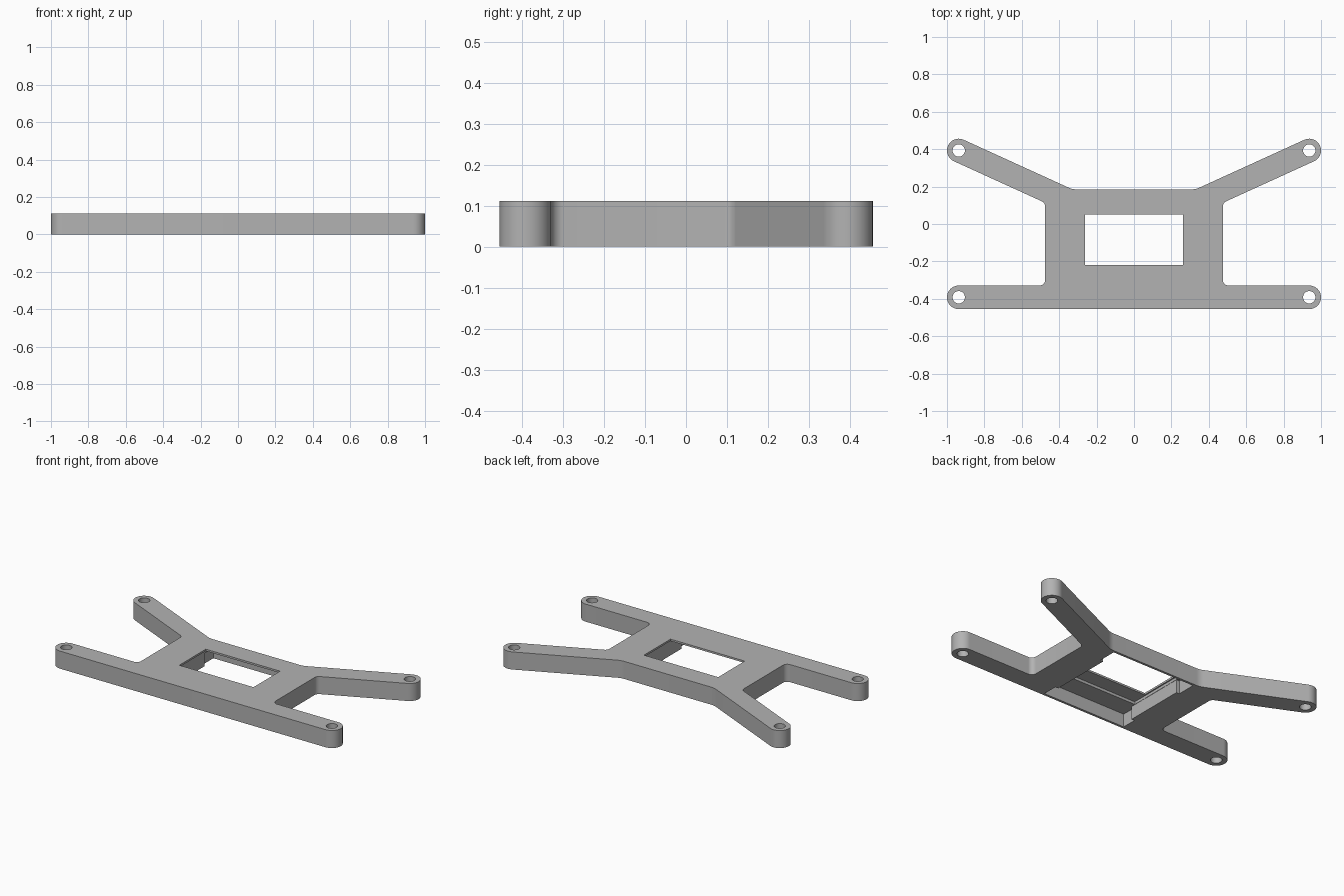
import bpy, bmesh, math
from mathutils import Vector

cube = bpy.data.objects.get("Cube")
if cube:
    bpy.data.objects.remove(cube, do_unlink=True)

TOP = 0.112      # plate thickness
LEDGE = 0.083    # pocket ceiling
CEILING = 0.1    # recess ceiling
R = 0.063        # arm half width
HOLE = 0.033
HOLE_X, BACK_Y, FRONT_Y = 0.937, 0.393, -0.392
ARM = math.radians(24.5)


def arc(cx, cy, r, start, end, n):
    return [(cx + r * math.cos(a), cy + r * math.sin(a))
            for a in (start + (end - start) * i / n for i in range(n + 1))]


def fillet(prev, corner, nxt, r, n=6):
    """Round a corner with an arc tangent to both sides."""
    c = Vector(corner)
    a, b = (Vector(prev) - c).normalized(), (Vector(nxt) - c).normalized()
    half = a.angle(b) / 2
    centre = c + (a + b).normalized() * r / math.sin(half)
    p = c + a * r / math.tan(half) - centre
    q = c + b * r / math.tan(half) - centre
    return [tuple(centre + p.lerp(q, i / n).normalized() * r) for i in range(n + 1)]


def mirrored(points):
    return points + [(-x, y) for x, y in reversed(points)]


def wall(bm, points, z0, z1):
    """Build a closed vertical wall; return its bottom and top edge loops."""
    low = [bm.verts.new((x, y, z0)) for x, y in points]
    high = [bm.verts.new((x, y, z1)) for x, y in points]
    for i in range(len(points)):
        bm.faces.new((low[i - 1], low[i], high[i], high[i - 1]))
    return [[bm.edges.get((ring[i - 1], ring[i])) for i in range(len(ring))]
            for ring in (low, high)]


def cap(bm, *loops):
    """Fill the flat area between an outer loop and the loops inside it."""
    edges = [e for loop in loops for e in loop]
    bmesh.ops.triangle_fill(bm, edges=edges, use_beauty=True, normal=(0, 0, 1))


# Outline of the left half, from the front edge round to the back edge
side, bar_back, back = 0.475, FRONT_Y + R, 0.185
slope = math.tan(ARM)
nx, ny = -math.sin(ARM) * R, math.cos(ARM) * R
upper, lower = (HOLE_X + nx, BACK_Y + ny), (HOLE_X - nx, BACK_Y - ny)
armpit = (side, lower[1] - (lower[0] - side) * slope)
shoulder = (upper[0] - (upper[1] - back) / slope, back)
notch = (side, bar_back)

half = arc(HOLE_X, FRONT_Y, R, -math.pi / 2, math.pi / 2, 20)
half += fillet((HOLE_X, bar_back), notch, armpit, 0.03)
half += fillet(notch, armpit, lower, 0.03)
half += arc(HOLE_X, BACK_Y, R, ARM - math.pi / 2, ARM + math.pi / 2, 20)
half += fillet(upper, shoulder, (0, back), 0.1)

# Underside pocket with a narrower waist, then a deeper recess and the window
wide, waist = 0.293, 0.272
pocket = [(wide, -0.44), (wide, -0.345), (waist, -0.345),
          (waist, 0.05), (wide, 0.05), (wide, 0.17)]
recess = [(0.27, -0.315), (0.27, 0.155)]
window = [(0.262, -0.218), (0.262, 0.05)]

bm = bmesh.new()
outer_low, outer_high = wall(bm, mirrored(half), 0, TOP)
pocket_low, pocket_high = wall(bm, mirrored(pocket), 0, LEDGE)
recess_low, recess_high = wall(bm, mirrored(recess), LEDGE, CEILING)
window_low, window_high = wall(bm, mirrored(window), CEILING, TOP)

# Screw holes at the arm ends
holes = [wall(bm, arc(sx * HOLE_X, y, HOLE, 0, 2 * math.pi, 32)[:-1], 0, TOP)
         for sx in (-1, 1) for y in (BACK_Y, FRONT_Y)]

# Underside, the two stepped ceilings and the top
cap(bm, outer_low, pocket_low, *[h[0] for h in holes])
cap(bm, pocket_high, recess_low)
cap(bm, recess_high, window_low)
cap(bm, outer_high, window_high, *[h[1] for h in holes])
bmesh.ops.recalc_face_normals(bm, faces=bm.faces[:])

mesh = bpy.data.meshes.new("mounting_plate")
bm.to_mesh(mesh)
bm.free()
plate = bpy.data.objects.new("mounting_plate", mesh)
bpy.context.scene.collection.objects.link(plate)

grey = bpy.data.materials.new("plain grey")
grey.use_nodes = True
grey.diffuse_color = (0.45, 0.45, 0.45, 1)
grey.node_tree.nodes["Principled BSDF"].inputs["Base Color"].default_value = grey.diffuse_color
mesh.materials.append(grey)

# Smooth rounded walls, crisp rims
bpy.ops.object.select_all(action="DESELECT")
plate.select_set(True)
bpy.context.view_layer.objects.active = plate
bpy.ops.object.shade_smooth_by_angle(angle=math.radians(30))
